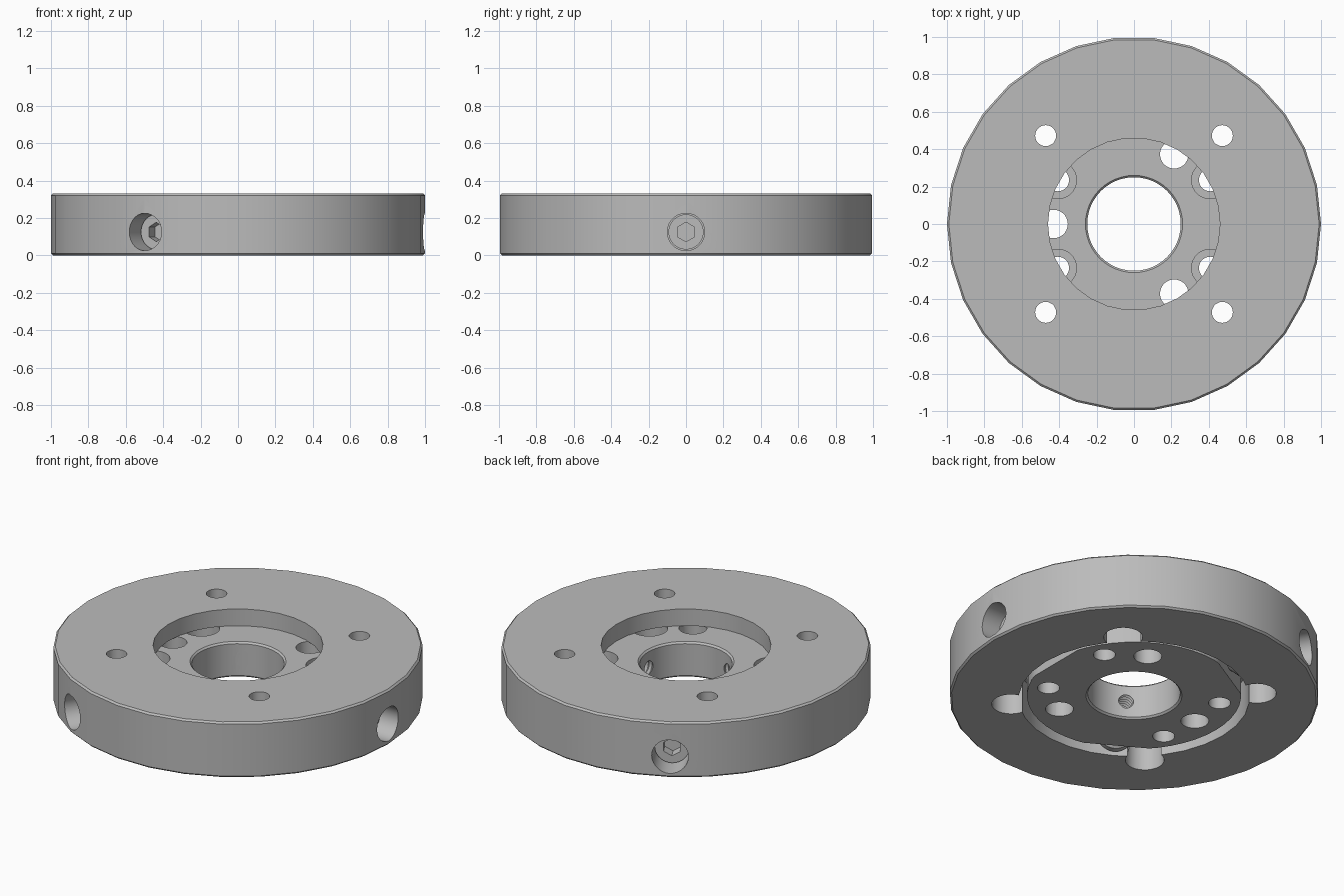
import bpy, bmesh
from math import radians, pi, cos, sin
from mathutils import Matrix

if "Cube" in bpy.data.objects:
    bpy.data.objects.remove(bpy.data.objects["Cube"])

steel = bpy.data.materials.new("grey steel")
steel.use_nodes = True
GREY = (0.5, 0.5, 0.5, 1)
steel.diffuse_color = GREY
steel.node_tree.nodes["Principled BSDF"].inputs["Base Color"].default_value = GREY

SCREW_Z = 0.125
SCREW_ANGLES = (0, 120, 240)


def lathe(name, profile, segs, matrix=None, closed=False):
    """Turn an (r, z) profile about z, then place it."""
    bm = bmesh.new()
    verts = [bm.verts.new((r, 0, z)) for r, z in profile]
    pairs = list(zip(verts, verts[1:]))
    if closed:
        pairs.append((verts[-1], verts[0]))
    edges = [bm.edges.new(p) for p in pairs]
    bmesh.ops.spin(bm, geom=verts + edges, cent=(0, 0, 0), axis=(0, 0, 1),
                   angle=2 * pi, steps=segs)
    bmesh.ops.remove_doubles(bm, verts=bm.verts[:], dist=1e-5)
    bmesh.ops.recalc_face_normals(bm, faces=bm.faces[:])
    mesh = bpy.data.meshes.new(name)
    if matrix:
        bm.transform(matrix)
    bm.to_mesh(mesh)
    bm.free()
    mesh.materials.append(steel)
    obj = bpy.data.objects.new(name, mesh)
    bpy.context.collection.objects.link(obj)
    return obj


def rod(name, r, z0, z1, segs=28, matrix=None):
    return lathe(name, [(0, z0), (r, z0), (r, z1), (0, z1)], segs, matrix)


def radial(angle):
    """Lay the z axis along a spoke at screw height."""
    return (Matrix.Rotation(radians(angle), 4, 'Z')
            @ Matrix.Translation((0, 0, SCREW_Z)) @ Matrix.Rotation(pi / 2, 4, 'Y'))


def polar(r, angle):
    a = radians(angle)
    return Matrix.Translation((r * cos(a), r * sin(a), 0))


def activate(obj):
    bpy.ops.object.select_all(action='DESELECT')
    obj.select_set(True)
    bpy.context.view_layer.objects.active = obj


def cut(obj, cutters):
    activate(obj)
    for cutter in cutters:
        cutter.hide_render = True
        mod = obj.modifiers.new("cut", 'BOOLEAN')
        mod.operation = 'DIFFERENCE'
        mod.solver = 'EXACT'
        mod.object = cutter
        bpy.ops.object.modifier_apply(modifier=mod.name)
        bpy.data.objects.remove(cutter)


def finish(obj):
    activate(obj)
    bpy.ops.object.shade_smooth_by_angle(angle=radians(30))


# Outer ring with a lip over the stepped cavity
ring = lathe("outer_ring", [(0.625, 0), (0.99, 0), (1, 0.01), (1, 0.32), (0.99, 0.33),
                            (0.46, 0.33), (0.46, 0.23), (0.625, 0.23)], 30, closed=True)
cutters = [rod("screw_bore", 0.1, 0.5, 1.1, matrix=radial(a)) for a in SCREW_ANGLES]
for a in (45, 135, 225, 315):
    cutters.append(rod("bolt_hole", 0.056, -0.1, 0.5, matrix=polar(0.668, a)))
    cutters.append(rod("bolt_recess", 0.105, -0.1, 0.215, matrix=polar(0.668, a)))
cut(ring, cutters)
finish(ring)

# Inner hub with a chamfered bore
hub = lathe("inner_hub", [(0.26, 0.02), (0.58, 0.02), (0.58, 0.23), (0.26, 0.23),
                          (0.25, 0.22), (0.25, 0.03)], 48, closed=True)
cutters = []
for a in (60, 180, 300):
    cutters.append(rod("plain_hole", 0.076, -0.1, 0.4, matrix=polar(0.43, a)))
for a in (30, 150, 210, 330):
    cutters.append(rod("small_hole", 0.06, -0.1, 0.4, matrix=polar(0.47, a)))
    cutters.append(rod("counterbore", 0.1, 0.13, 0.4, matrix=polar(0.47, a)))

# Threaded cross holes and the flats the screws press on
thread = [(0.05 if i % 2 else 0.04, 0.2 + 0.012 * i) for i in range(34)]
thread = [(0, thread[0][1])] + thread + [(0, thread[-1][1])]
for a in SCREW_ANGLES:
    cutters.append(lathe("threaded_hole", thread, 20, radial(a)))
    cutters.append(rod("flat", 0.5, 0.55, 0.8, 4, radial(a) @ Matrix.Rotation(pi / 4, 4, 'Z')))
cut(hub, cutters)
finish(hub)

# Clamping screws with hex sockets
for i, a in enumerate(SCREW_ANGLES):
    screw = lathe(f"clamp_screw_{i + 1}", [(0, 0.55), (0.05, 0.55), (0.094, 0.6), (0.094, 0.875),
                                           (0, 0.875)], 28, radial(a))
    cut(screw, [rod("hex_socket", 0.052, 0.81, 0.95, 6, radial(a))])
    finish(screw)
